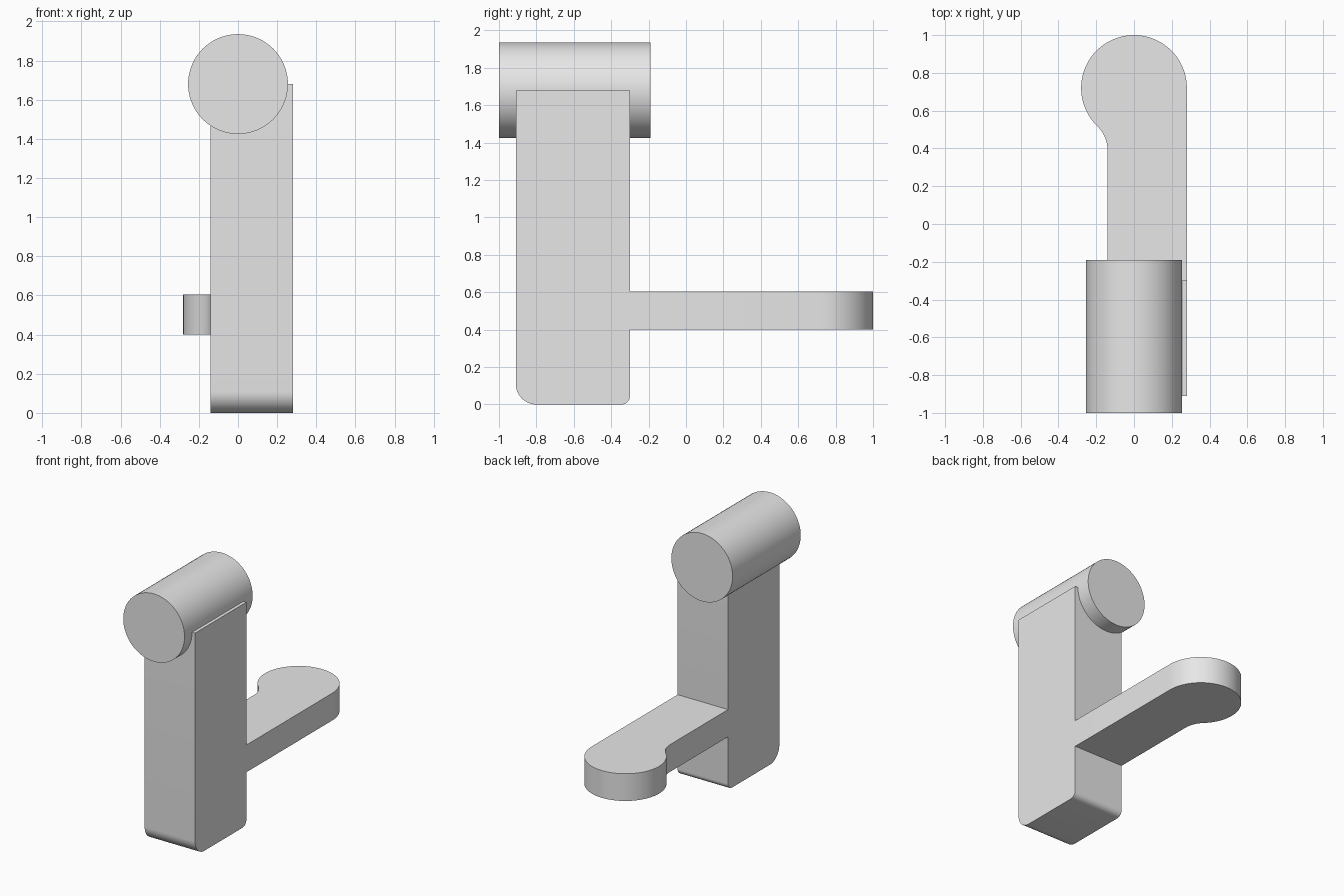
import bpy, bmesh
from math import radians, cos, sin
from mathutils import Vector

cube = bpy.data.objects.get("Cube")
if cube:
    bpy.data.objects.remove(cube)

GREY = (0.8, 0.8, 0.8, 1)
grey = bpy.data.materials.new("plain grey")
grey.use_nodes = True
grey.diffuse_color = GREY
grey.node_tree.nodes["Principled BSDF"].inputs["Base Color"].default_value = GREY


def arc(cx, cy, r, start, end, steps):
    """Points along an arc, angles in degrees."""
    angles = [radians(start + (end - start) * i / steps) for i in range(steps + 1)]
    return [(cx + r * cos(a), cy + r * sin(a)) for a in angles]


def extrude(name, outline, place, direction):
    """Sweep a flat outline along a direction into a solid."""
    bm = bmesh.new()
    face = bm.faces.new([bm.verts.new(place(u, v)) for u, v in outline])
    swept = bmesh.ops.extrude_face_region(bm, geom=[face])["geom"]
    verts = [g for g in swept if isinstance(g, bmesh.types.BMVert)]
    bmesh.ops.translate(bm, verts=verts, vec=Vector(direction))
    bmesh.ops.recalc_face_normals(bm, faces=bm.faces)
    mesh = bpy.data.meshes.new(name)
    bm.to_mesh(mesh)
    bm.free()
    mesh.materials.append(grey)
    obj = bpy.data.objects.new(name, mesh)
    bpy.context.collection.objects.link(obj)
    bpy.ops.object.select_all(action="DESELECT")
    obj.select_set(True)
    bpy.context.view_layer.objects.active = obj
    bpy.ops.object.shade_smooth_by_angle(angle=radians(30))
    return obj


LEFT, RIGHT = 0.28, -0.14
FRONT, BACK = -0.91, -0.30
AXIS_Z = 1.68

# Upright post: side profile with rounded bottom corners
post = [(BACK, AXIS_Z), (FRONT, AXIS_Z)]
post += arc(FRONT + 0.11, 0.11, 0.11, 180, 270, 12)
post += arc(BACK - 0.045, 0.045, 0.045, 270, 360, 8)
extrude("post", post, lambda y, z: (RIGHT, y, z), (LEFT - RIGHT, 0, 0))

# Barrel across the top of the post
barrel = arc(0, AXIS_Z, 0.255, 0, 360, 72)[:-1]
extrude("barrel", barrel, lambda x, z: (x, -1, z), (0, 0.81, 0))

# Lever with a round end and a concave fillet on its right side
lever = [(RIGHT, BACK), (LEFT, BACK)]
lever += arc(0, 0.72, LEFT, 0, 226, 44)
lever += arc(RIGHT - 0.179, 0.39, 0.179, 46, 0, 10)
extrude("lever", lever, lambda x, y: (x, y, 0.40), (0, 0, 0.205))
